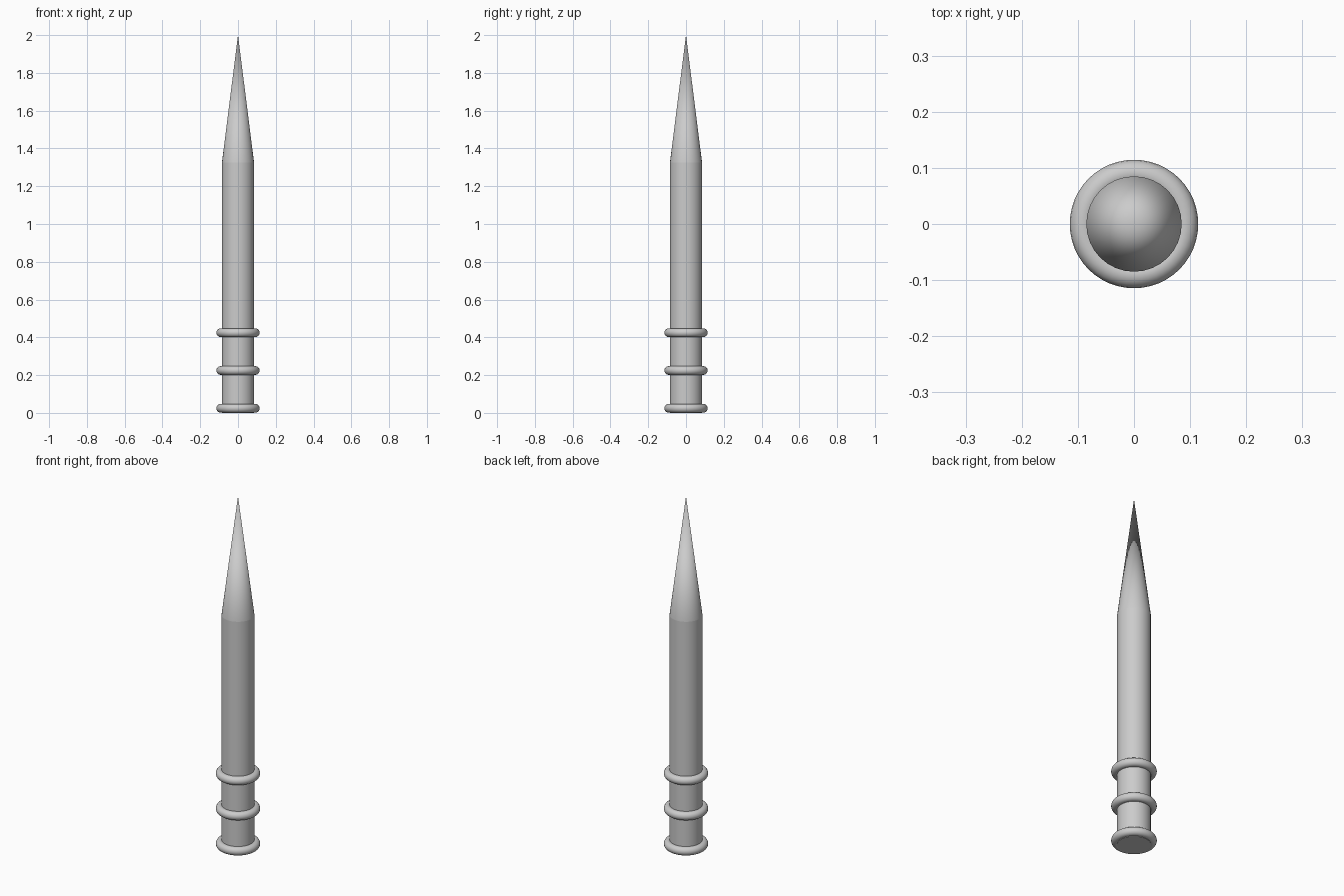
import bpy
import math

if "Cube" in bpy.data.objects:
    bpy.data.objects.remove(bpy.data.objects["Cube"])

R = 0.085          # shaft radius
SHOULDER = 1.325   # height where the point begins
SIDES = 32


def finish(name):
    obj = bpy.context.object
    obj.name = name
    bpy.ops.object.shade_smooth_by_angle(angle=math.radians(30))
    return obj


# Straight shaft
bpy.ops.mesh.primitive_cylinder_add(vertices=SIDES, radius=R, depth=SHOULDER,
                                    location=(0, 0, SHOULDER / 2))
finish("shaft")

# Long sharp point
bpy.ops.mesh.primitive_cone_add(vertices=SIDES, radius1=R, radius2=0,
                                depth=2 - SHOULDER,
                                location=(0, 0, (2 + SHOULDER) / 2))
finish("point")

# Three evenly spaced grip rings
for i in range(3):
    bpy.ops.mesh.primitive_torus_add(major_segments=48, minor_segments=16,
                                     major_radius=0.091, minor_radius=0.0235,
                                     location=(0, 0, 0.0245 + 0.2 * i))
    finish(f"grip_ring_{i + 1}")
